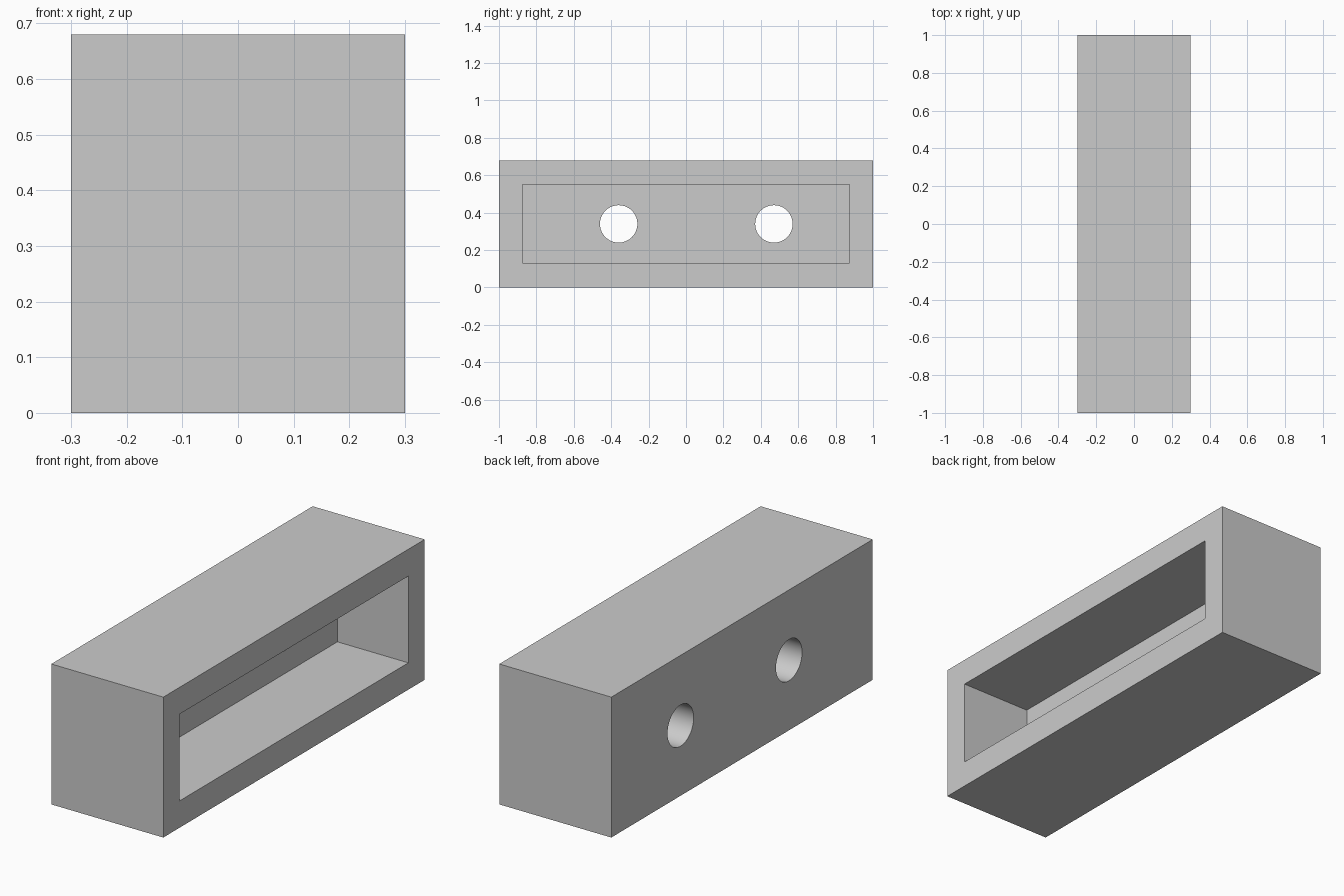
import bpy
import math

cube = bpy.data.objects.get("Cube")
if cube:
    bpy.data.objects.remove(cube, do_unlink=True)

LENGTH, WIDTH, HEIGHT = 2.0, 0.6, 0.68
MID_Z = HEIGHT / 2
POCKET_FLOOR = -0.08          # x position of the pocket floor
HOLE_RADIUS = 0.1

grey = bpy.data.materials.new("plain grey")
grey.use_nodes = True
grey.diffuse_color = (0.6, 0.6, 0.6, 1)
grey.node_tree.nodes["Principled BSDF"].inputs["Base Color"].default_value = (0.6, 0.6, 0.6, 1)


def box(name, size, location):
    bpy.ops.mesh.primitive_cube_add(size=1, location=location)
    obj = bpy.context.object
    obj.name = name
    obj.scale = size
    bpy.ops.object.transform_apply(location=False, rotation=False, scale=True)
    obj.data.materials.append(grey)
    return obj


def cut(target, cutter):
    mod = target.modifiers.new(cutter.name, "BOOLEAN")
    mod.operation = "DIFFERENCE"
    mod.solver = "EXACT"
    mod.object = cutter
    bpy.context.view_layer.objects.active = target
    bpy.ops.object.modifier_apply(modifier=mod.name)
    bpy.data.objects.remove(cutter, do_unlink=True)


# Solid block
block = box("block_housing", (WIDTH, LENGTH, HEIGHT), (0, 0, MID_Z))

# Rectangular pocket, open on the +x side
depth = 0.5 - POCKET_FLOOR
pocket = box("pocket_cutter", (depth, 1.75, 0.42), (POCKET_FLOOR + depth / 2, 0, MID_Z))
cut(block, pocket)

# Two round holes through the remaining wall
for y in (-0.36, 0.47):
    bpy.ops.mesh.primitive_cylinder_add(
        vertices=64, radius=HOLE_RADIUS, depth=0.5,
        location=(-0.2, y, MID_Z), rotation=(0, math.pi / 2, 0))
    hole = bpy.context.object
    hole.name = "hole_cutter"
    hole.data.materials.append(grey)
    cut(block, hole)

# Smooth hole walls, sharp block edges
bpy.ops.object.select_all(action="DESELECT")
block.select_set(True)
bpy.context.view_layer.objects.active = block
bpy.ops.object.shade_smooth_by_angle(angle=math.radians(30))
